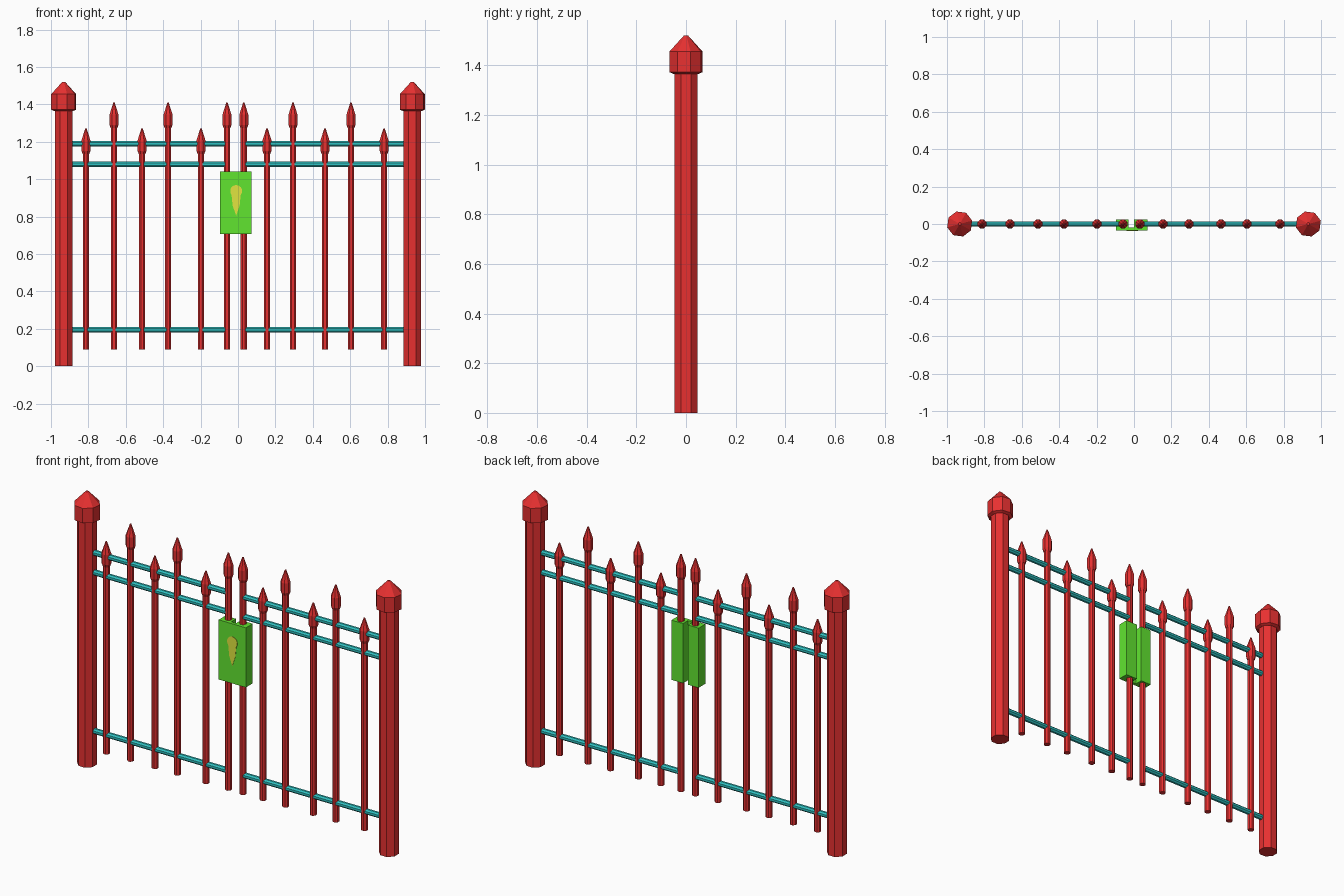
import bpy, bmesh, math
from mathutils import Matrix

if "Cube" in bpy.data.objects:
    bpy.data.objects.remove(bpy.data.objects["Cube"])


def material(name, rgb):
    m = bpy.data.materials.new(name)
    m.diffuse_color = (*rgb, 1)
    m.use_nodes = True
    m.node_tree.nodes["Principled BSDF"].inputs["Base Color"].default_value = m.diffuse_color
    return m


RED = material("red_paint", (0.80, 0.03, 0.03))
TEAL = material("teal_paint", (0.03, 0.55, 0.55))
GREEN = material("green_paint", (0.12, 0.78, 0.03))
YELLOW = material("yellow_paint", (0.75, 0.78, 0.05))


def finish(name, bm, mat):
    bmesh.ops.recalc_face_normals(bm, faces=bm.faces)
    me = bpy.data.meshes.new(name)
    bm.to_mesh(me)
    bm.free()
    me.materials.append(mat)
    ob = bpy.data.objects.new(name, me)
    bpy.context.collection.objects.link(ob)
    return ob


def lathe(name, x, profile, mat, sides=8, turn=0.0):
    """Faceted turned part: closed stack of (radius, z) rings."""
    bm = bmesh.new()
    rings = []
    for r, z in profile:
        rings.append([bm.verts.new((x + r * math.cos(turn + math.tau * i / sides),
                                    r * math.sin(turn + math.tau * i / sides), z))
                      for i in range(sides)])
    for a, b in zip(rings, rings[1:]):
        for i in range(sides):
            j = (i + 1) % sides
            bm.faces.new((a[i], a[j], b[j], b[i]))
    bm.faces.new(rings[0])
    bm.faces.new(rings[-1])
    return finish(name, bm, mat)


def prism(name, outline, mat, axis, lo, hi):
    """Extrude an outline along z (outline in x,y) or y (outline in x,z)."""
    bm = bmesh.new()
    put = (lambda p, d: (p[0], p[1], d)) if axis == "z" else (lambda p, d: (p[0], d, p[1]))
    f = bm.faces.new([bm.verts.new(put(p, lo)) for p in outline])
    new = bmesh.ops.extrude_face_region(bm, geom=[f])["geom"]
    step = (0, 0, hi - lo) if axis == "z" else (0, hi - lo, 0)
    bmesh.ops.translate(bm, vec=step, verts=[v for v in new if isinstance(v, bmesh.types.BMVert)])
    return finish(name, bm, mat)


# Gate posts with pointed caps
for side, x in (("left", -0.932), ("right", 0.932)):
    lathe(f"{side}_post", x, [(0.051, 0), (0.051, 1.38)], RED, turn=math.pi / 8)
    lathe(f"{side}_post_cap", x, [(0.053, 1.365), (0.069, 1.372), (0.069, 1.455), (0.008, 1.52)],
          RED, turn=math.pi / 12)

# Pickets with spear heads: alternating short and tall
short, tall = 1.272, 1.41
pickets = [(-0.813, short), (-0.663, tall), (-0.513, short), (-0.374, tall),
           (-0.198, short), (-0.059, tall), (0.031, tall), (0.155, short),
           (0.294, tall), (0.465, short), (0.604, tall), (0.781, short)]
for n, (x, top) in enumerate(pickets, 1):
    lathe(f"picket_{n}", x, [(0.018, 0.09), (0.018, top - 0.11)], RED, turn=math.pi / 8)
    lathe(f"spear_head_{n}", x, [(0.019, top - 0.137), (0.026, top - 0.12), (0.026, top - 0.065),
                                 (0.004, top)], RED, turn=math.pi / 8)

# Horizontal rails of both gate leaves
for side, x0, x1 in (("left", -0.89, -0.059), ("right", 0.031, 0.89)):
    for label, z in (("top", 1.19), ("middle", 1.08), ("bottom", 0.195)):
        bm = bmesh.new()
        bmesh.ops.create_cone(bm, cap_ends=True, segments=8, radius1=0.0155, radius2=0.0155,
                              depth=x1 - x0,
                              matrix=Matrix.Translation(((x0 + x1) / 2, 0, z))
                              @ Matrix.Rotation(math.pi / 2, 4, "Y")
                              @ Matrix.Rotation(math.pi / 8, 4, "Z"))
        finish(f"{side}_{label}_rail", bm, TEAL)

# Lock case, with a groove down the back between the two gate leaves
prism("lock_case", [(-0.095, -0.035), (0.073, -0.035), (0.073, 0.025), (0.001, 0.025),
                    (0.001, -0.018), (-0.029, -0.018), (-0.029, 0.025), (-0.095, 0.025)],
      GREEN, "z", 0.707, 1.04)

# Keyhole: round head running into a pointed slot
cx, cz, r = -0.010, 0.937, 0.032
arc = [(cx + r * math.cos(math.radians(a)), cz + r * math.sin(math.radians(a)))
       for a in range(-40, 221, 26)]
hole = arc + [(cx - 0.019, 0.86), (cx, 0.805), (cx + 0.019, 0.86)]
prism("keyhole", hole, YELLOW, "y", -0.037, -0.03)
